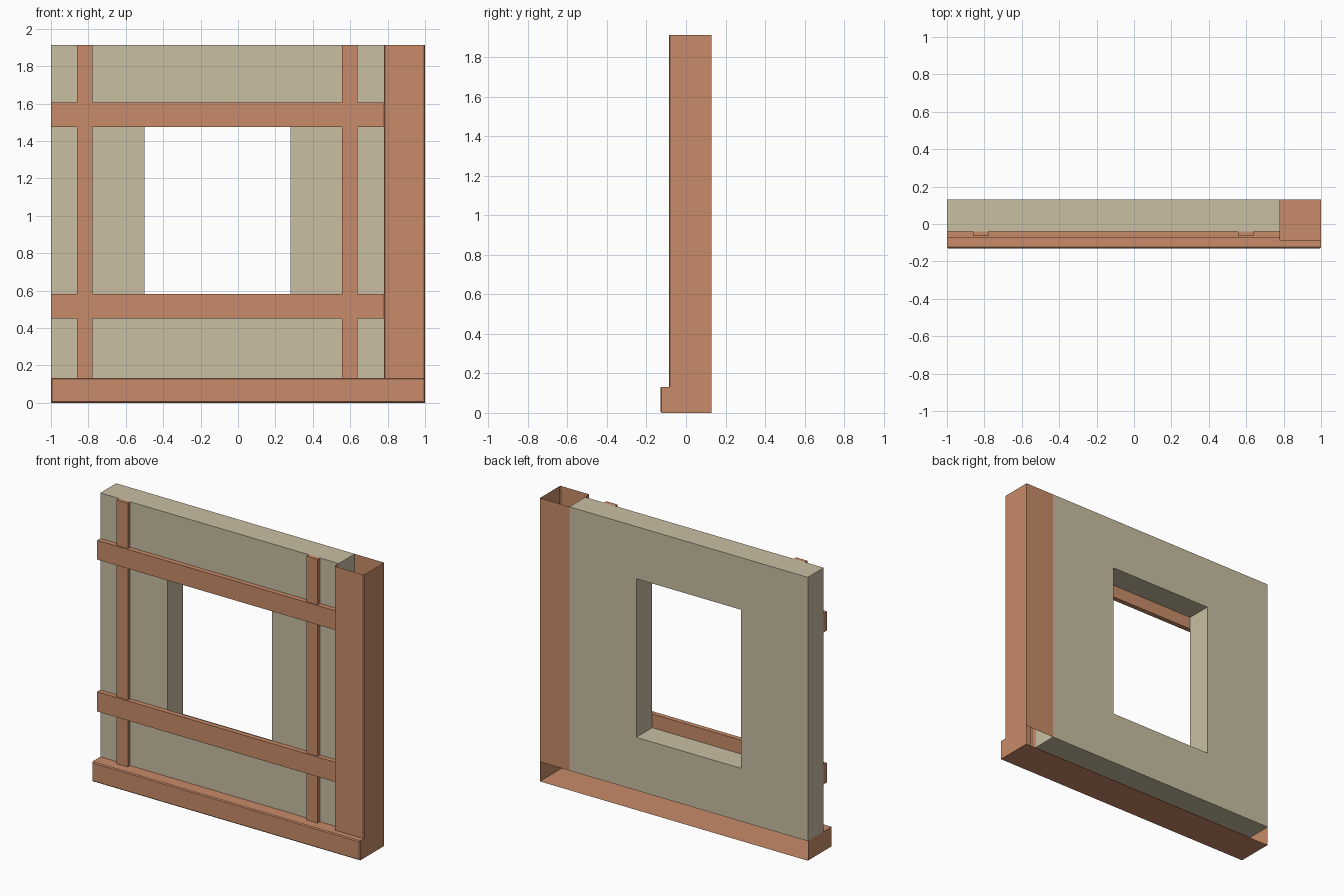
import bpy, bmesh

if "Cube" in bpy.data.objects:
    bpy.data.objects.remove(bpy.data.objects["Cube"])

def material(name, rgb):
    m = bpy.data.materials.new(name)
    m.diffuse_color = (*rgb, 1)
    m.use_nodes = True
    m.node_tree.nodes["Principled BSDF"].inputs["Base Color"].default_value = m.diffuse_color
    return m

TIMBER = material("timber", (0.58, 0.26, 0.14))
PLASTER = material("plaster", (0.59, 0.52, 0.37))

X0, XC, X1 = -1.0, 0.78, 1.0                    # left end, corner post start, right end
FRONT, POST, WALL, BACK = -0.13, -0.087, -0.04, 0.13   # depths
SILL, TOP = 0.132, 1.912                        # heights

def finish(name, bm, mat):
    bmesh.ops.remove_doubles(bm, verts=bm.verts, dist=1e-5)
    bmesh.ops.recalc_face_normals(bm, faces=bm.faces)
    me = bpy.data.meshes.new(name)
    bm.to_mesh(me)
    bm.free()
    me.materials.append(mat)
    ob = bpy.data.objects.new(name, me)
    bpy.context.collection.objects.link(ob)
    return ob

def box(name, x0, x1, y0, y1, z0, z1, mat):
    bm = bmesh.new()
    bmesh.ops.create_cube(bm, size=1)
    for v in bm.verts:
        v.co = ((x0 + x1) / 2 + v.co.x * (x1 - x0),
                (y0 + y1) / 2 + v.co.y * (y1 - y0),
                (z0 + z1) / 2 + v.co.z * (z1 - z0))
    return finish(name, bm, mat)

# Wall panel with a window opening
def rect(x0, x1, z0, z1):
    return [(x0, WALL, z0), (x1, WALL, z0), (x1, WALL, z1), (x0, WALL, z1)]

bm = bmesh.new()
outer = [bm.verts.new(c) for c in rect(X0, XC, SILL, TOP)]
inner = [bm.verts.new(c) for c in rect(-0.5, 0.28, 0.49, 1.56)]
ring = []
for i in range(4):
    j = (i + 1) % 4
    ring.append(bm.faces.new((outer[i], outer[j], inner[j], inner[i])))
ext = bmesh.ops.extrude_face_region(bm, geom=ring, use_keep_orig=True)
moved = [g for g in ext["geom"] if isinstance(g, bmesh.types.BMVert)]
bmesh.ops.translate(bm, verts=moved, vec=(0, BACK - WALL, 0))
finish("wall_panel", bm, PLASTER)

# Horizontal rails over the window edges
RAILS = [(0.45, 0.583), (1.475, 1.605)]
for name, (z0, z1) in zip(("lower_rail", "upper_rail"), RAILS):
    box(name, X0, XC, -0.073, WALL, z0, z1, TIMBER)

# Upright studs, broken by the rails
spans = [(SILL, RAILS[0][0]), (RAILS[0][1], RAILS[1][0]), (RAILS[1][1], TOP)]
for side, x in (("left", -0.86), ("right", 0.557)):
    for level, (z0, z1) in zip(("lower", "middle", "upper"), spans):
        box(f"{side}_{level}_stud", x, x + 0.083, -0.065, WALL, z0, z1, TIMBER)

# Corner post: hollow shell open at the top, with chamfered front edges
c = 0.006
profile = [(XC, WALL), (XC, POST + c), (XC + c, POST), (X1 - c, POST),
           (X1, POST + c), (X1, BACK), (XC, BACK)]
bm = bmesh.new()
for (ax, ay), (bx, by) in zip(profile, profile[1:]):
    bm.faces.new([bm.verts.new(p) for p in
                  ((ax, ay, SILL), (bx, by, SILL), (bx, by, TOP), (ax, ay, TOP))])
finish("corner_post", bm, TIMBER)

# Base beam: shell open at the back, its top only a ledge in front of the wall
shell = [
    [(X0, BACK, 0), (X1, BACK, 0), (X1, FRONT, 0), (X0, FRONT, 0)],
    [(X0, FRONT, 0), (X1, FRONT, 0), (X1, FRONT, SILL), (X0, FRONT, SILL)],
    [(X0, BACK, 0), (X0, FRONT, 0), (X0, FRONT, SILL), (X0, WALL, SILL), (X0, BACK, SILL)],
    [(X1, FRONT, 0), (X1, BACK, 0), (X1, BACK, SILL), (X1, POST, SILL), (X1, FRONT, SILL)],
    [(X0, FRONT, SILL), (X1, FRONT, SILL), (X1, POST, SILL),
     (XC, POST, SILL), (XC, WALL, SILL), (X0, WALL, SILL)],
]
bm = bmesh.new()
for face in shell:
    bm.faces.new([bm.verts.new(p) for p in face])
bmesh.ops.remove_doubles(bm, verts=bm.verts, dist=1e-5)
front_edges = [e for e in bm.edges if all(v.co.y < FRONT + 0.001 for v in e.verts)]
bmesh.ops.bevel(bm, geom=front_edges, offset=c, segments=1, affect='EDGES', profile=0.5)
finish("base_beam", bm, TIMBER)
